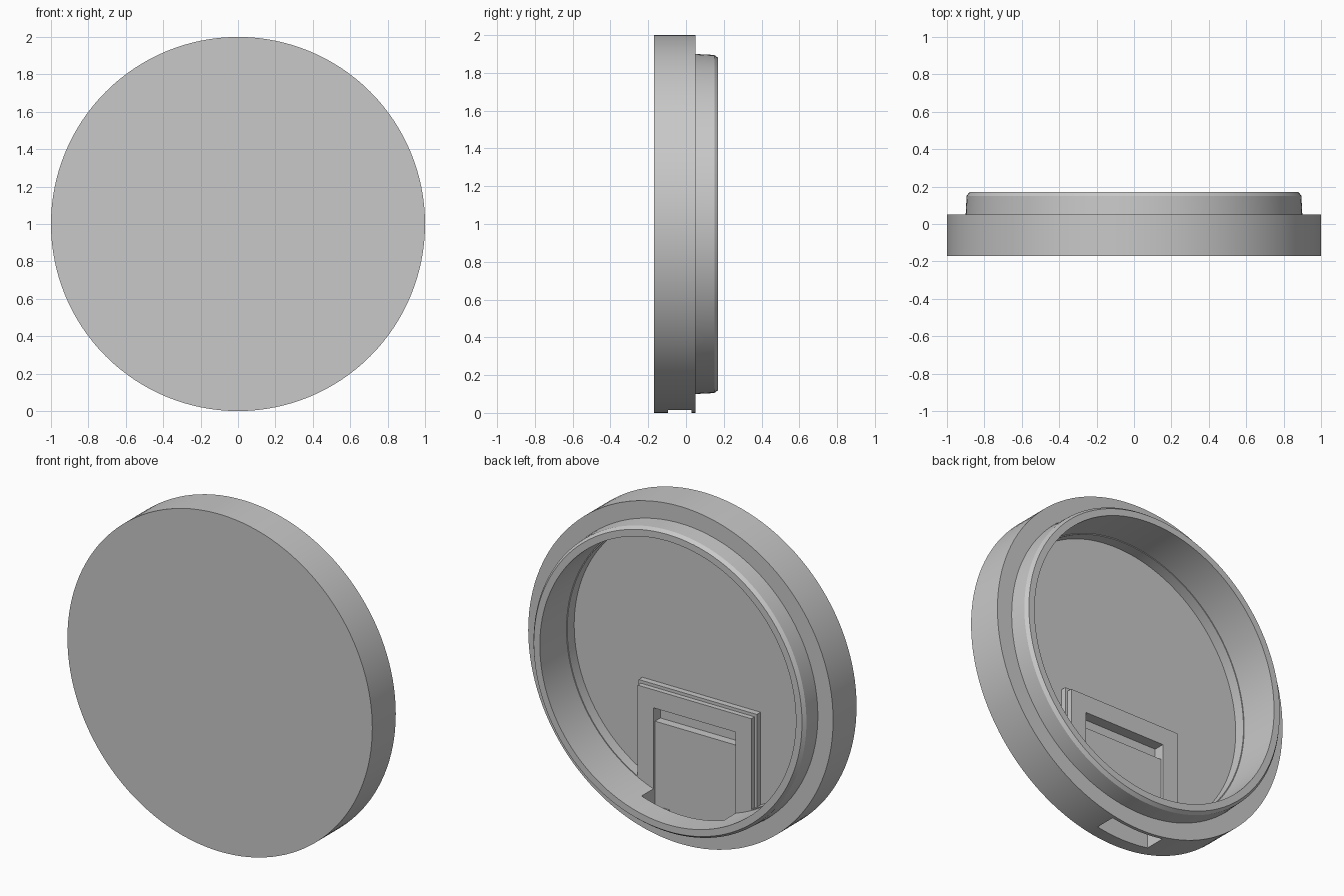
import bpy, bmesh, math
from mathutils import Matrix, Vector

cube = bpy.data.objects.get("Cube")
if cube:
    bpy.data.objects.remove(cube, do_unlink=True)

# Single grey plastic
grey = bpy.data.materials.new("light_grey")
grey.use_nodes = True
colour = (0.58, 0.58, 0.58, 1)
grey.diffuse_color = colour
grey.node_tree.nodes["Principled BSDF"].inputs["Base Color"].default_value = colour


def add_object(name, bm):
    bmesh.ops.recalc_face_normals(bm, faces=bm.faces)
    mesh = bpy.data.meshes.new(name)
    bm.to_mesh(mesh)
    bm.free()
    mesh.materials.append(grey)
    obj = bpy.data.objects.new(name, mesh)
    bpy.context.collection.objects.link(obj)
    return obj


def lathe(name, profile, steps=128):
    """Revolve (radius, y) points about the lid's horizontal axis."""
    bm = bmesh.new()
    verts = [bm.verts.new((r, y, 1)) for r, y in profile]
    edges = [bm.edges.new(pair) for pair in zip(verts, verts[1:])]
    bmesh.ops.spin(bm, geom=verts + edges, cent=(0, 0, 1), axis=(0, 1, 0),
                   angle=math.tau, steps=steps)
    bmesh.ops.remove_doubles(bm, verts=bm.verts, dist=0.0005)
    return add_object(name, bm)


def block(name, half_width, y0, y1, z0, z1):
    bm = bmesh.new()
    centre = Vector((0, (y0 + y1) / 2, (z0 + z1) / 2))
    size = (2 * half_width, y1 - y0, z1 - z0)
    bmesh.ops.create_cube(bm, size=1,
                          matrix=Matrix.Translation(centre) @ Matrix.Diagonal((*size, 1)))
    return add_object(name, bm)


def combine(target, tool, operation):
    tool.hide_render = True
    mod = target.modifiers.new(tool.name, 'BOOLEAN')
    mod.operation = operation
    mod.solver = 'EXACT'
    mod.object = tool
    bpy.context.view_layer.objects.active = target
    bpy.ops.object.modifier_apply(modifier=mod.name)
    bpy.data.objects.remove(tool, do_unlink=True)


# Round lid: flat front plate, thick rim, chamfered inner collar, hollow back
lid = lathe("lid", [(0, -.17), (1, -.17), (1, .05), (.9, .05), (.895, .15),
                    (.88, .17), (.84, .17), (.84, -.08), (.835, -.08),
                    (.835, -.145), (0, -.145)])

# Stepped latch frame on the inside of the plate
combine(lid, block("frame_base", .388, -.155, -.11, .13, .81), 'UNION')
combine(lid, block("frame_face", .373, -.15, -.08, .14, .792), 'UNION')

# Latch pocket, deeper catch recess at its top, and slot out through the rim
combine(lid, block("pocket", .27, -.095, .03, .1, .685), 'DIFFERENCE')
combine(lid, block("catch_recess", .27, -.145, -.06, .6, .685), 'DIFFERENCE')
combine(lid, block("rim_slot", .175, -.095, .03, -.1, .15), 'DIFFERENCE')

# Smooth round walls, crisp edges
bpy.ops.object.select_all(action='DESELECT')
lid.select_set(True)
bpy.context.view_layer.objects.active = lid
bpy.ops.object.shade_smooth_by_angle(angle=math.radians(30))
